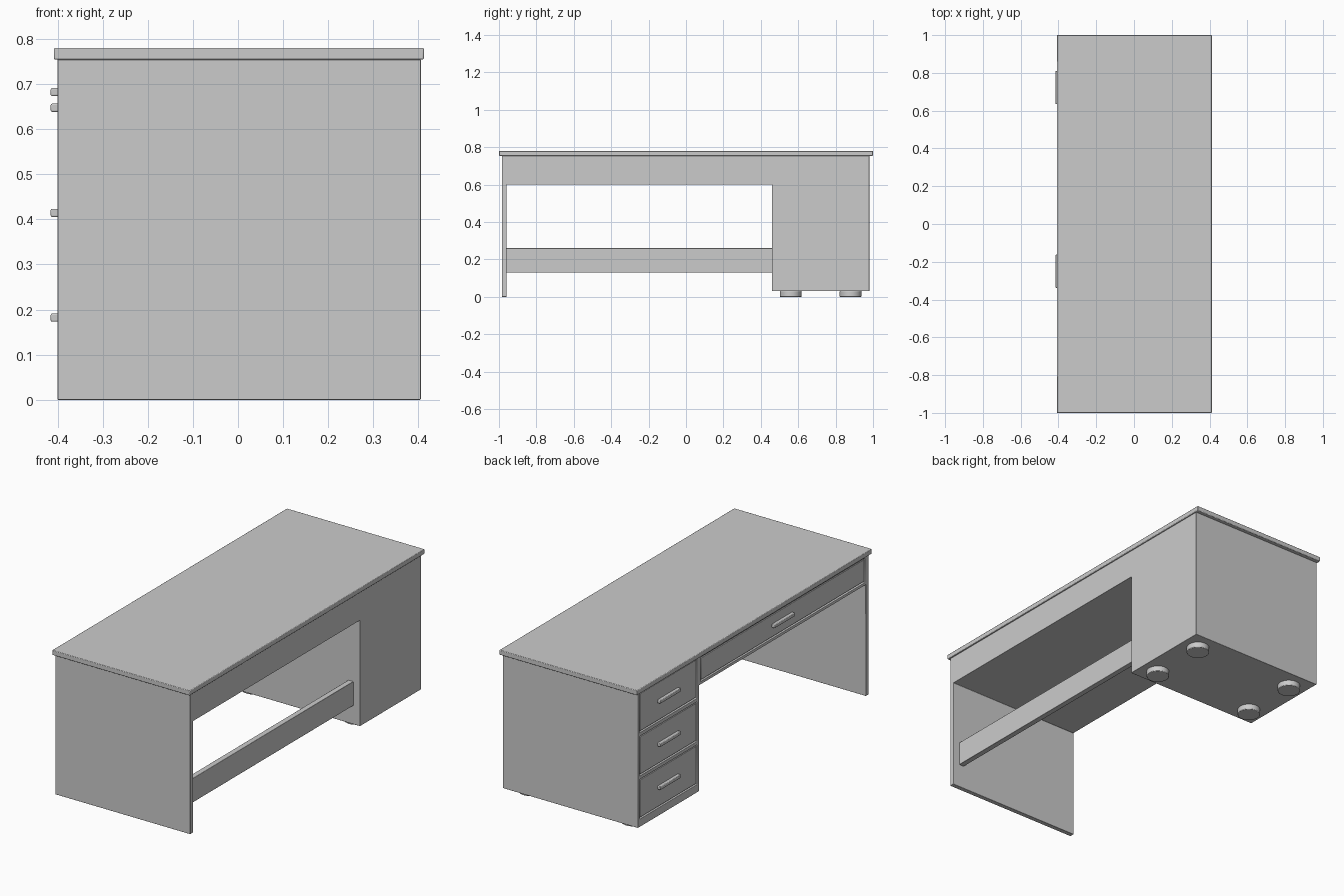
import bpy, bmesh

if "Cube" in bpy.data.objects:
    bpy.data.objects.remove(bpy.data.objects["Cube"])

def finish(ob, bevel):
    if bevel:
        m = ob.modifiers.new("soft_edges", 'BEVEL')
        m.width, m.segments, m.limit_method = bevel, 2, 'ANGLE'
    bpy.ops.object.select_all(action='DESELECT')
    ob.select_set(True)
    bpy.context.view_layer.objects.active = ob
    bpy.ops.object.shade_smooth_by_angle()
    return ob

def box(name, x, y, z, bevel=0.002):
    bpy.ops.mesh.primitive_cube_add(size=1, location=[sum(r) / 2 for r in (x, y, z)])
    ob = bpy.context.object
    ob.name = name
    ob.scale = [r[1] - r[0] for r in (x, y, z)]
    bpy.ops.object.transform_apply(location=False, rotation=False, scale=True)
    return finish(ob, bevel)

FACE, BACK = -0.40, 0.405

# carcass: side panel, drawer beam and pedestal as one extruded profile
profile = [(-0.985, 0), (-0.96, 0), (-0.96, 0.60), (0.46, 0.60),
           (0.46, 0.03), (0.98, 0.03), (0.98, 0.754), (-0.985, 0.754)]
bm = bmesh.new()
f = bm.faces.new([bm.verts.new((FACE, y, z)) for y, z in profile])
ext = bmesh.ops.extrude_face_region(bm, geom=[f])
bmesh.ops.translate(bm, vec=(BACK - FACE, 0, 0),
                    verts=[v for v in ext['geom'] if isinstance(v, bmesh.types.BMVert)])
bmesh.ops.recalc_face_normals(bm, faces=bm.faces)
me = bpy.data.meshes.new("carcass")
bm.to_mesh(me)
bm.free()
carcass = bpy.data.objects.new("carcass", me)
bpy.context.collection.objects.link(carcass)

# drawers: opening, front board and bar handle
drawers = [("wide_drawer", (-0.955, 0.445), (0.615, 0.745), -0.25, 0.682)]
for i, zc in enumerate((0.18, 0.412, 0.645)):
    drawers.append((f"pedestal_drawer_{i + 1}", (0.475, 0.965),
                    (zc - 0.108, zc + 0.106), 0.722, zc + 0.002))
gap = 0.006
for name, y, z, hy, hz in drawers:
    cut = box(name + "_cutter", (FACE - 0.05, FACE + 0.018), y, z, 0)
    cut.hide_render = True
    cut.hide_set(True)
    m = carcass.modifiers.new(name + "_opening", 'BOOLEAN')
    m.operation, m.object, m.solver = 'DIFFERENCE', cut, 'EXACT'
    box(name + "_front", (FACE + 0.003, FACE + 0.02),
        (y[0] + gap, y[1] - gap), (z[0] + gap, z[1] - gap))
    box(name + "_handle", (-0.415, FACE + 0.005),
        (hy - 0.088, hy + 0.088), (hz - 0.009, hz + 0.009), 0.003)
finish(carcass, 0.002)

# desktop and stretcher rail
box("desktop", (-0.408, 0.412), (-1, 1), (0.754, 0.78), 0.003)
box("stretcher_rail", (0.335, 0.365), (-0.962, 0.462), (0.13, 0.26))

# round feet
for x in (-0.30, 0.31):
    for y in (0.56, 0.88):
        bpy.ops.mesh.primitive_cylinder_add(vertices=32, radius=0.058, depth=0.032,
                                            location=(x, y, 0.016))
        bpy.context.object.name = "foot"
        finish(bpy.context.object, 0.003)
